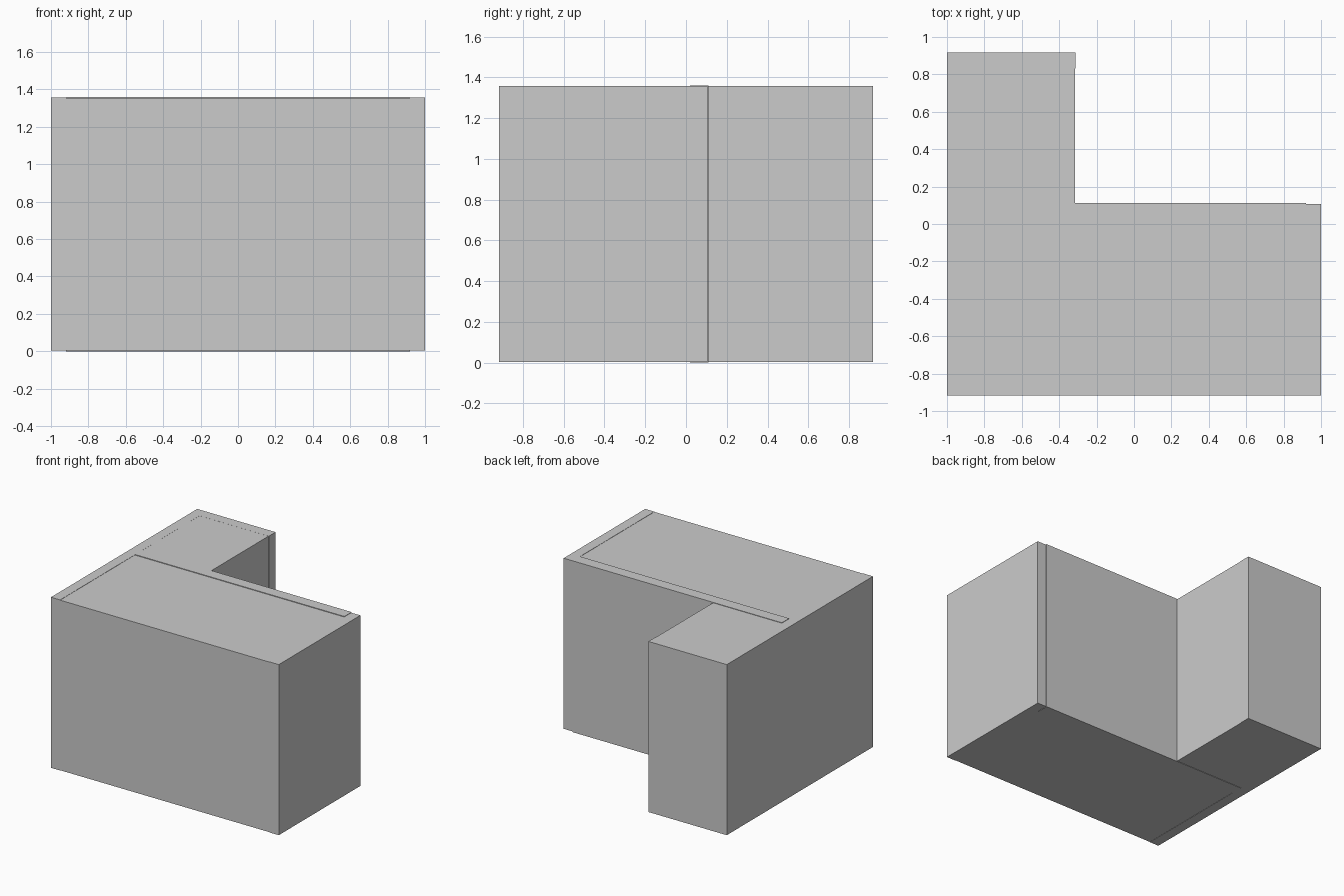
import bpy
import bmesh

if "Cube" in bpy.data.objects:
    bpy.data.objects.remove(bpy.data.objects["Cube"])

W = 0.08            # width of the border blocks
Y = 0.917           # half depth
LOW, HIGH = 0.003, 1.357


def box(name, x0, x1, y0, y1, z0, z1):
    bm = bmesh.new()
    bmesh.ops.create_cube(bm, size=1)
    for v in bm.verts:
        v.co.x = x1 if v.co.x > 0 else x0
        v.co.y = y1 if v.co.y > 0 else y0
        v.co.z = z1 if v.co.z > 0 else z0
    mesh = bpy.data.meshes.new(name)
    bm.to_mesh(mesh)
    bm.free()
    ob = bpy.data.objects.new(name, mesh)
    bpy.context.collection.objects.link(ob)
    return ob


# Border blocks along the outer sides of the L
box("left_side", -1, -1 + W, -Y, Y, LOW, HIGH)
box("right_side", 1 - W, 1, -Y, 0.106, LOW, HIGH)
box("wing_end", -1 + W, -0.312, Y - W - 0.005, Y, LOW, HIGH)

# Main body, very slightly recessed between the sides
box("main_body", -1 + W, 1 - W, -Y, 0.02, LOW + 0.002, HIGH - 0.002)

# Slightly proud strip along the back of the main body
box("back_strip", -1 + W, 1 - W, 0.02, 0.111, 0, 1.36)

# Rear wing joining the strip to the wing end
box("wing_body", -1 + W, -0.315, 0.111, Y - W - 0.005, LOW, HIGH - 0.0005)
